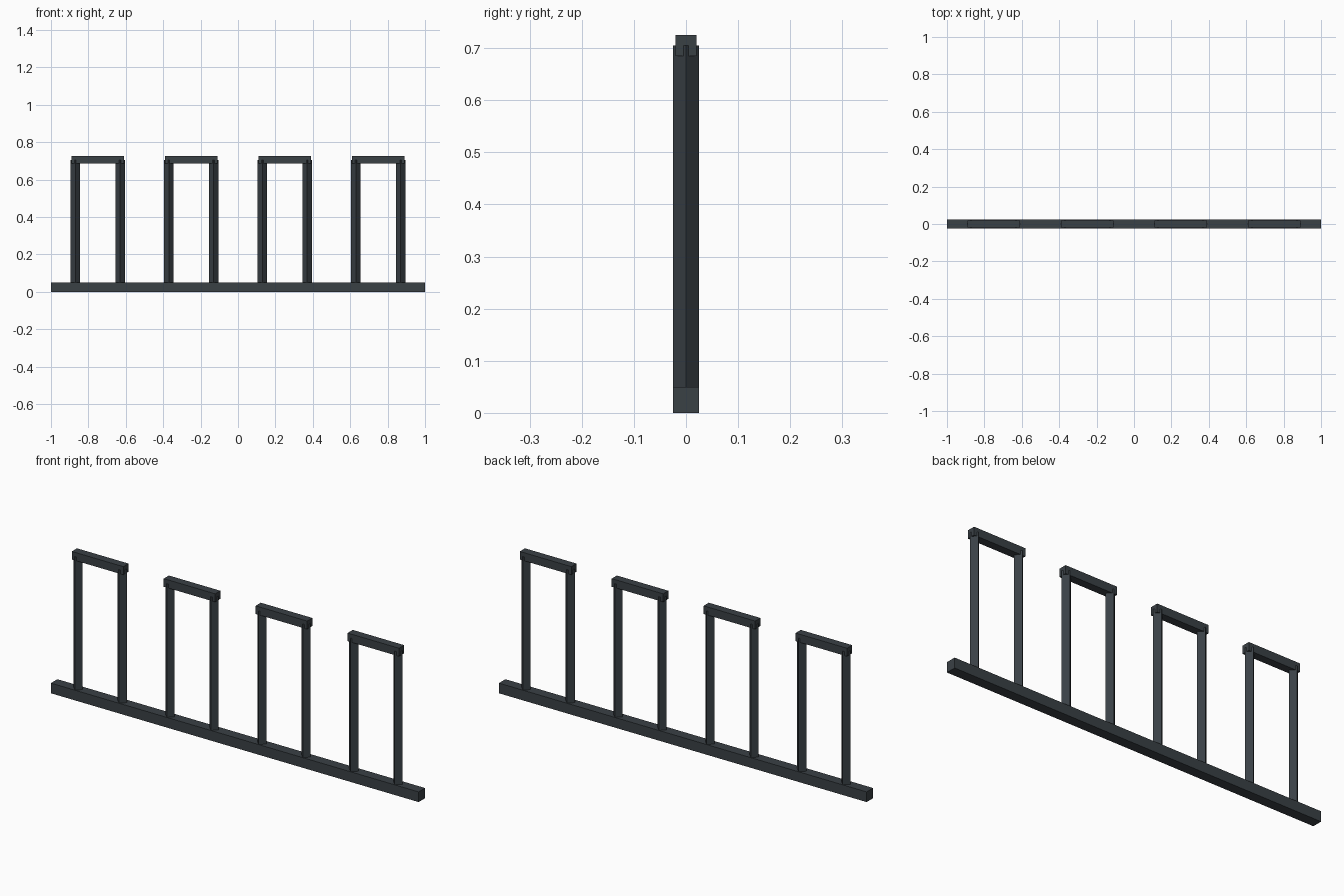
import bpy
import math

if "Cube" in bpy.data.objects:
    bpy.data.objects.remove(bpy.data.objects["Cube"])

# One dark steel colour for the whole rack
steel = bpy.data.materials.new("dark steel")
steel.diffuse_color = (0.042, 0.052, 0.060, 1.0)
steel.use_nodes = True
steel.node_tree.nodes["Principled BSDF"].inputs["Base Color"].default_value = steel.diffuse_color


def finish(obj, name):
    obj.name = name
    obj.data.materials.append(steel)


def bar(name, centre, size):
    bpy.ops.mesh.primitive_cube_add(size=1, location=centre)
    obj = bpy.context.object
    obj.scale = size
    bpy.ops.object.transform_apply(location=False, rotation=False, scale=True)
    finish(obj, name)


def post(name, x, z0, z1):
    # Four-sided post, corners pointing along x and y
    bpy.ops.mesh.primitive_cylinder_add(
        vertices=4, radius=0.025, depth=z1 - z0, location=(x, 0, (z0 + z1) / 2))
    finish(bpy.context.object, name)


# Ground rail
bar("base_rail", (0, 0, 0.025), (2.0, 0.05, 0.05))

# Four hoops, each with two posts and a top bar
for i in range(4):
    cx = -0.75 + 0.5 * i
    post(f"left_post_{i + 1}", cx - 0.12, 0.045, 0.705)
    post(f"right_post_{i + 1}", cx + 0.12, 0.045, 0.705)
    bar(f"top_bar_{i + 1}", (cx, 0, 0.705), (0.28, 0.04, 0.04))
